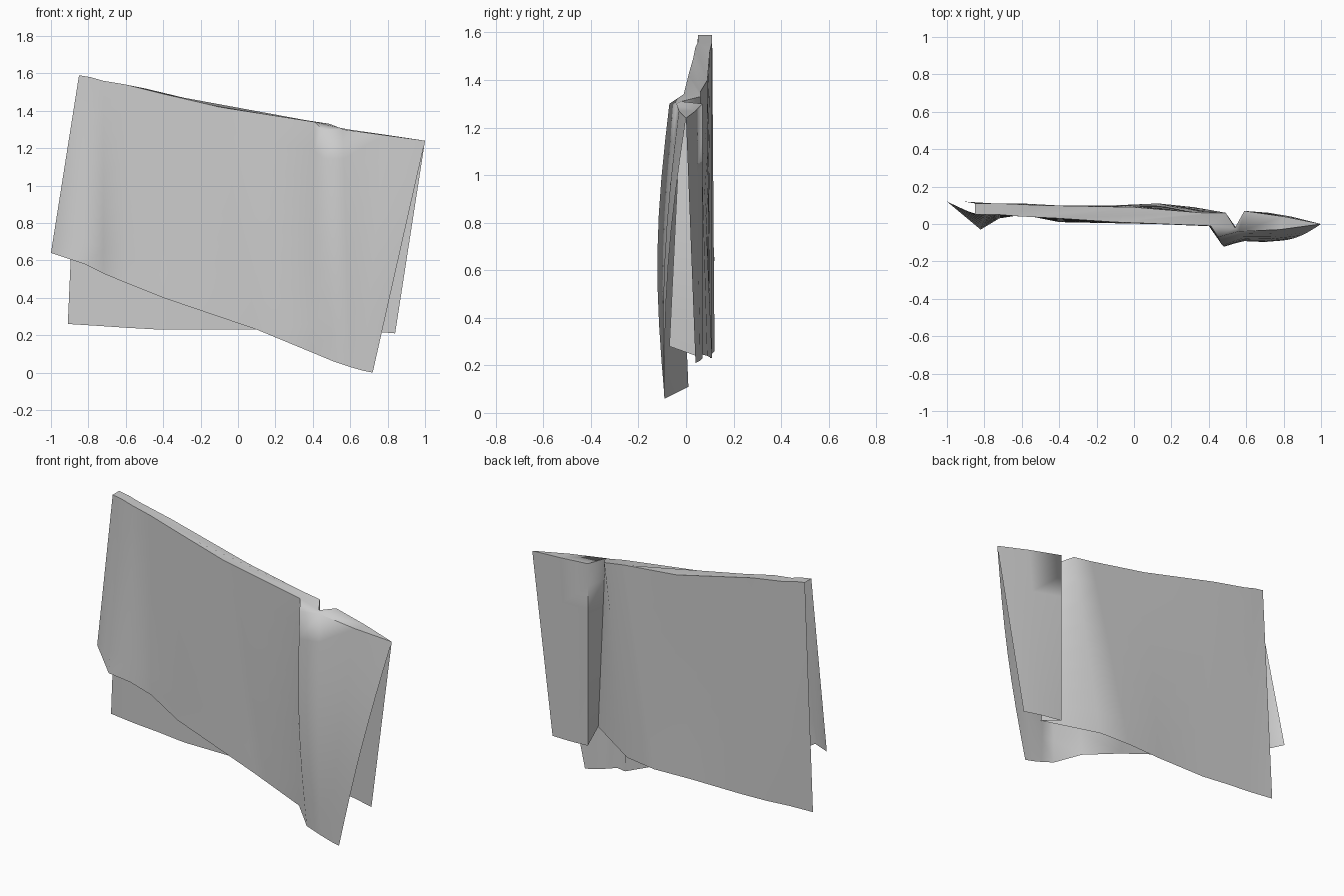
import bpy
import bmesh
import math
from mathutils import Vector

cube = bpy.data.objects.get("Cube")
if cube:
    bpy.data.objects.remove(cube, do_unlink=True)

# One plain cloth colour
cloth_grey = bpy.data.materials.new("cloth_grey")
cloth_grey.use_nodes = True
colour = (0.6, 0.6, 0.6, 1.0)
cloth_grey.diffuse_color = colour
cloth_grey.node_tree.nodes["Principled BSDF"].inputs["Base Color"].default_value = colour

# Pleat lines of the front sheet: hem point, top point, outward belly
front_pleats = [
    ((-1, .12, .64), (-.85, .05, 1.59), 0),
    ((-.82, -.03, .58), (-.79, .05, 1.58), 0),
    ((-.72, .03, .53), (-.72, .05, 1.56), 0),
    ((-.6, .05, .48), (-.6, .04, 1.54), 0),
    ((-.4, .01, .4), (-.4, .03, 1.49), 0),
    ((.1, 0, .23), (-.1, .01, 1.42), 0),
    ((.39, .01, .11), (.41, -.01, 1.34), -.01),
    ((.51, -.09, .06), (.45, -.07, 1.3), -.04),
    ((.6, -.09, .03), (.56, -.04, 1.3), -.02),
    ((.67, -.09, .01), (.78, -.03, 1.27), -.03),
    ((.72, -.09, 0), (1, 0, 1.24), -.03),
]

# Pleat lines of the back sheet, in the same order
back_pleats = [
    ((-.91, .12, .26), (-.85, .11, 1.59), 0),
    ((-.75, .11, .25), (-.79, .11, 1.58), 0),
    ((-.6, .11, .24), (-.72, .11, 1.56), 0),
    ((-.42, .1, .23), (-.5, .1, 1.52), 0),
    ((-.1, .1, .23), (0, .09, 1.4), 0),
    ((.13, .11, .23), (.36, .06, 1.35), 0),
    ((.32, .09, .24), (.49, .06, 1.33), 0),
    ((.62, -.07, .28), (.54, -.02, 1.31), 0),
    ((.59, .07, .23), (.59, .07, 1.3), 0),
    ((.72, .06, .22), (.8, .04, 1.27), 0),
    ((.84, .04, .21), (1, 0, 1.24), 0),
]
ROWS = 8


def pleat_points(pleat):
    """Points from hem to top along one pleat, bowed by its belly."""
    hem, top, belly = Vector(pleat[0]), Vector(pleat[1]), pleat[2]
    points = []
    for row in range(ROWS + 1):
        t = row / ROWS
        point = hem.lerp(top, t)
        point.y += belly * math.sin(math.pi * t)
        points.append(point)
    return points


# Each loop runs up the front, over the top fold and down the back
bm = bmesh.new()
columns = []
for front, back in zip(front_pleats, back_pleats):
    path = pleat_points(front) + pleat_points(back)[::-1]
    columns.append([bm.verts.new(p) for p in path])
for left, right in zip(columns, columns[1:]):
    for i in range(len(left) - 1):
        bm.faces.new((left[i], right[i], right[i + 1], left[i + 1]))
bmesh.ops.remove_doubles(bm, verts=bm.verts, dist=0.0005)

mesh = bpy.data.meshes.new("folded_cloth")
bm.to_mesh(mesh)
bm.free()
mesh.materials.append(cloth_grey)
cloth = bpy.data.objects.new("folded_cloth", mesh)
bpy.context.collection.objects.link(cloth)

# Soft shading with crisp tight creases
bpy.context.view_layer.objects.active = cloth
cloth.select_set(True)
bpy.ops.object.shade_smooth_by_angle(angle=math.radians(75))
